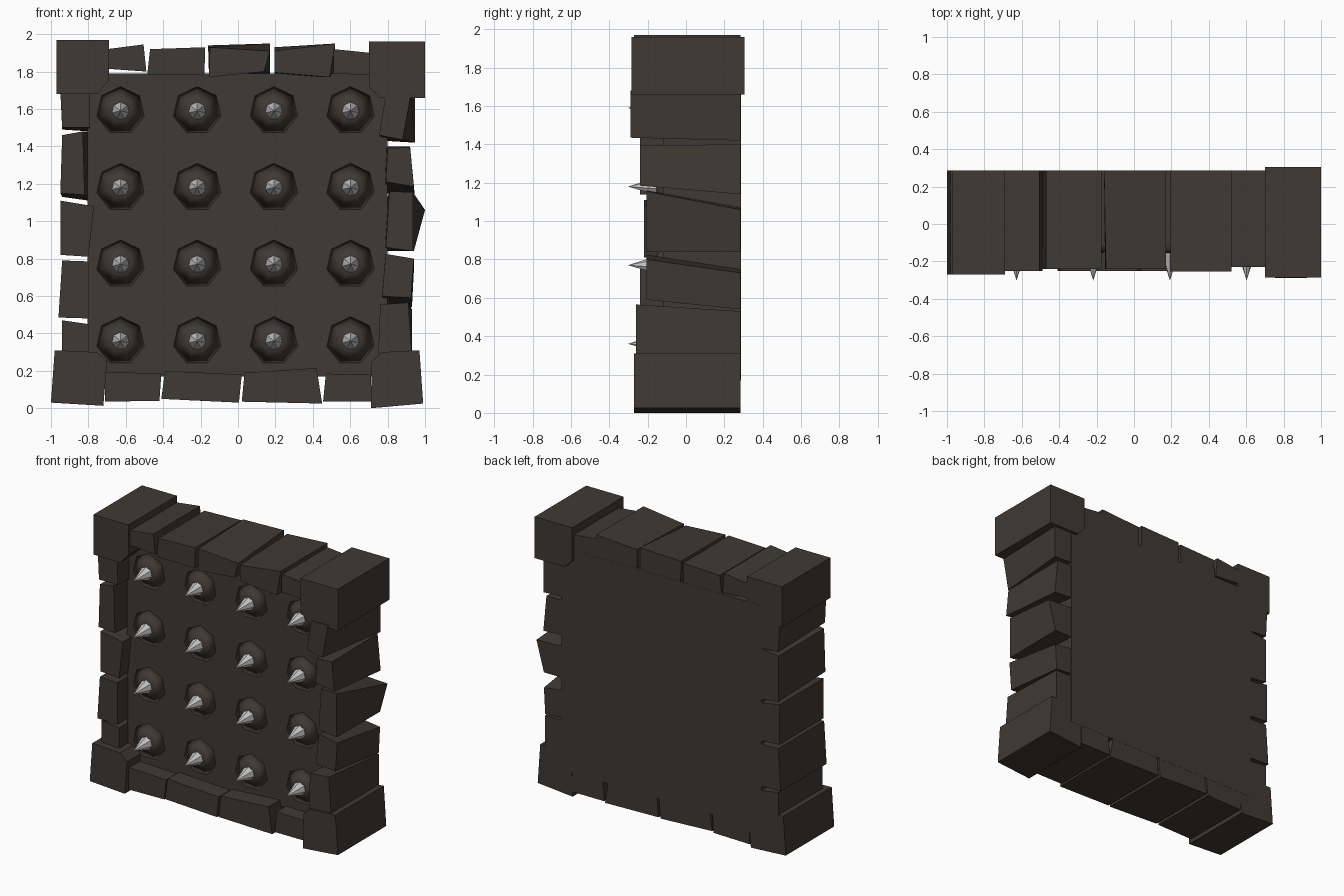
import bpy
import bmesh
from math import radians
from mathutils import Matrix, Vector

default_cube = bpy.data.objects.get("Cube")
if default_cube:
    bpy.data.objects.remove(default_cube, do_unlink=True)


def make_material(name, red, green, blue):
    material = bpy.data.materials.new(name)
    material.use_nodes = True
    colour = (red, green, blue, 1)
    material.diffuse_color = colour
    material.node_tree.nodes["Principled BSDF"].inputs["Base Color"].default_value = colour
    return material


stone = make_material("dark_stone", .05, .041, .033)
steel = make_material("pale_steel", .56, .56, .56)

SLAB_FRONT = -.12
BACK = .285


def finish(name, bm, material, smooth=False):
    """Turn a bmesh into a named object with one material."""
    bmesh.ops.recalc_face_normals(bm, faces=bm.faces)
    for face in bm.faces:
        face.smooth = smooth
    mesh = bpy.data.meshes.new(name)
    bm.to_mesh(mesh)
    bm.free()
    mesh.materials.append(material)
    built = bpy.data.objects.new(name, mesh)
    bpy.context.collection.objects.link(built)
    return built


def block(name, front, y_front, back=None, y_back=BACK):
    """Loft a stone between a front outline and a back outline, both as (x, z)."""
    bm = bmesh.new()
    near = [bm.verts.new((x, y_front, z)) for x, z in front]
    far = [bm.verts.new((x, y_back, z)) for x, z in (back or front)]
    bm.faces.new(near)
    bm.faces.new(far)
    count = len(near)
    for i in range(count):
        j = (i + 1) % count
        bm.faces.new((near[i], near[j], far[j], far[i]))
    return finish(name, bm, stone)


def cone(name, x, z, y_base, y_tip, base, tip, material, smooth):
    """Seven-sided cone pointing out of the front, one corner upward."""
    bm = bmesh.new()
    bmesh.ops.create_cone(bm, cap_ends=True, segments=7, radius1=base,
                          radius2=tip, depth=y_base - y_tip)
    top = max((v.co for v in bm.verts), key=lambda co: co.y)
    turn = Vector((0, 1)).angle_signed(top.xy)
    place = Matrix.Translation((x, (y_base + y_tip) / 2, z))
    aim = Matrix.Rotation(radians(90), 4, 'X')
    bm.transform(place @ aim @ Matrix.Rotation(turn, 4, 'Z'))
    return finish(name, bm, material, smooth)


# Backing slab
block("backing_slab", [(-.805, .17), (.80, .17), (.80, 1.79), (-.805, 1.79)],
      SLAB_FRONT, y_back=BACK + .001)

# Corner stones, each with its inner corner cut off
block("upper_right_corner", [(-.97, 1.97), (-.69, 1.97), (-.69, 1.75),
                             (-.755, 1.68), (-.97, 1.68)], -.27)
block("upper_left_corner", [(1, 1.96), (.70, 1.96), (.70, 1.72),
                            (.76, 1.66), (1, 1.66)], -.285, y_back=.305)
block("lower_right_corner", [(-.98, .31), (-.755, .30), (-.70, .25),
                             (-.72, .013), (-1, .03)], -.27)
block("lower_left_corner", [(.97, .31), (.77, .30), (.715, .25),
                            (.71, 0), (.99, .025)], -.27)

# Side stones: front depth, front outline, and a back outline where it differs
right_side = [
    (-.25, [(-.95, 1.70), (-.79, 1.70), (-.79, 1.50), (-.94, 1.50)],
     [(-.95, 1.70), (-.79, 1.70), (-.79, 1.48), (-.94, 1.49)]),
    (-.24, [(-.94, 1.46), (-.83, 1.48), (-.82, 1.14), (-.95, 1.15)],
     [(-.94, 1.46), (-.80, 1.48), (-.80, 1.11), (-.94, 1.13)]),
    (-.22, [(-.95, 1.11), (-.77, 1.08), (-.80, .81), (-.95, .82)], None),
    (-.24, [(-.94, .79), (-.80, .785), (-.80, .48), (-.96, .485)], None),
    (-.22, [(-.94, .47), (-.80, .45), (-.80, .29), (-.94, .29)], None),
]
left_side = [
    (-.29, [(.79, 1.68), (.925, 1.68), (.88, 1.435), (.755, 1.46)],
     [(.79, 1.68), (.945, 1.68), (.945, 1.42), (.78, 1.43)]),
    (-.24, [(.80, 1.39), (.92, 1.395), (.94, 1.185), (.79, 1.21)],
     [(.78, 1.40), (.92, 1.40), (.945, 1.14), (.78, 1.15)]),
    (-.205, [(.81, 1.16), (.935, 1.155), (.935, .84), (.79, .86)],
     [(.78, 1.07), (1, 1.06), (.94, .84), (.78, .84)]),
    (-.205, [(.79, .825), (.94, .80), (.925, .59), (.77, .60)],
     [(.78, .75), (.94, .73), (.93, .54), (.78, .55)]),
    (-.26, [(.76, .555), (.91, .565), (.93, .29), (.75, .29)],
     [(.78, .53), (.93, .53), (.93, .29), (.78, .29)]),
]
top_side = [
    (-.25, [(-.70, 1.92), (-.505, 1.945), (-.49, 1.80), (-.70, 1.815)], None),
    (-.24, [(-.47, 1.92), (-.175, 1.93), (-.18, 1.78), (-.485, 1.785)], None),
    (-.24, [(-.15, 1.93), (.17, 1.91), (.14, 1.80), (-.155, 1.77)],
     [(-.16, 1.94), (.17, 1.95), (.17, 1.79), (-.155, 1.77)]),
    (-.255, [(.195, 1.91), (.52, 1.95), (.49, 1.77), (.195, 1.795)],
     [(.195, 1.93), (.52, 1.95), (.51, 1.77), (.195, 1.78)]),
    (-.23, [(.51, 1.92), (.71, 1.90), (.71, 1.78), (.51, 1.79)], None),
]
bottom_side = [
    (-.24, [(-.71, .195), (-.41, .185), (-.42, .04), (-.71, .035)], None),
    (-.25, [(-.39, .20), (.02, .18), (.005, .03), (-.41, .05)], None),
    (-.25, [(.035, .19), (.42, .215), (.45, .025), (.02, .035)], None),
    (-.23, [(.47, .185), (.71, .18), (.71, .035), (.455, .035)], None),
]
sides = {"right": right_side, "left": left_side,
         "top": top_side, "bottom": bottom_side}
for side, stones in sides.items():
    for number, (depth, front, back) in enumerate(stones, start=1):
        block(f"{side}_stone_{number}", front, depth, back)

# Four by four grid of spikes, each standing on a low mound
SPACING = .41
for row in range(4):
    for column in range(4):
        x = -.628 + SPACING * column
        z = .36 + SPACING * row
        label = f"{row + 1}_{column + 1}"
        cone(f"mound_{label}", x, z, SLAB_FRONT, -.155, .13, .05, stone, True)
        cone(f"spike_{label}", x, z, -.14, -.303, .052, 0, steel, False)
